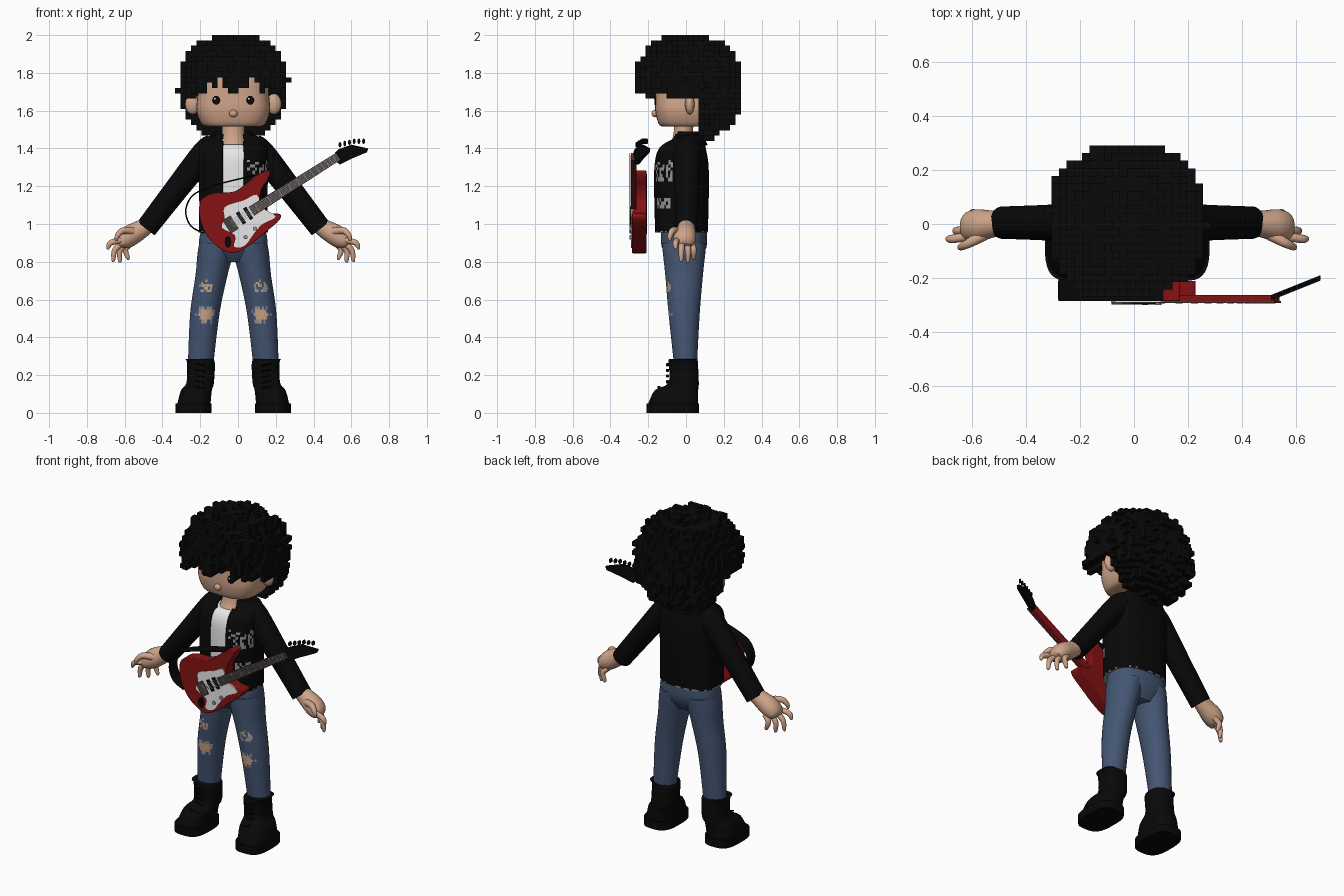
import bpy, bmesh, math, random
from mathutils import Vector

random.seed(4)
if "Cube" in bpy.data.objects:
    bpy.data.objects.remove(bpy.data.objects["Cube"])
C = -0.025  # centre line of the figure


def material(name, r, g, b, rough=0.8):
    m = bpy.data.materials.new(name)
    m.use_nodes = True
    m.diffuse_color = (r, g, b, 1)
    node = m.node_tree.nodes["Principled BSDF"]
    node.inputs["Base Color"].default_value = (r, g, b, 1)
    node.inputs["Roughness"].default_value = rough
    return m


HAIR = material("hair_black", .003, .003, .003)
LEATHER = material("leather_black", .0025, .0025, .0028)
SKIN = material("skin", .62, .37, .25)
DENIM = material("denim_blue", .058, .092, .17)
RED = material("guitar_red", .24, .006, .007)
WHITE = material("white", .8, .8, .8)
METAL = material("silver_grey", .3, .3, .31)
WOOD = material("fretboard_brown", .06, .047, .04)


def spline(pts, k, closed=False):
    """Smooth path through points of any dimension."""
    v = [Vector(p) for p in pts]
    n, out = len(v), []
    at = (lambda i: v[i % n]) if closed else (lambda i: v[max(0, min(n - 1, i))])
    for i in range(n if closed else n - 1):
        a, b, c, d = (at(i + j) for j in (-1, 0, 1, 2))
        for j in range(k):
            t = j / k
            out.append(.5 * (2*b + (c-a)*t + (2*a - 5*b + 4*c - d)*t*t + (3*b - a - 3*c + d)*t**3))
    return out if closed else out + [v[-1]]


def finish(name, bm, mats, smooth=True, solid=0, bevel=0):
    bmesh.ops.recalc_face_normals(bm, faces=bm.faces)
    mesh = bpy.data.meshes.new(name)
    bm.to_mesh(mesh)
    bm.free()
    for m in mats:
        mesh.materials.append(m)
    if smooth:
        mesh.shade_smooth()
        mesh.set_sharp_from_angle(angle=math.radians(40))
    ob = bpy.data.objects.new(name, mesh)
    bpy.context.scene.collection.objects.link(ob)
    if solid:
        mod = ob.modifiers.new("thickness", 'SOLIDIFY')
        mod.thickness, mod.offset = solid, -1
    if bevel:
        mod = ob.modifiers.new("rounding", 'BEVEL')
        mod.width, mod.segments, mod.limit_method = bevel, 2, 'ANGLE'
    return ob


def limb(name, pts, *mats, n=24, p=2, flat=False, steps=4, cut=None, paint=None, solid=0):
    """Tube through (x, y, z, half width, half depth) sections."""
    path = spline(pts, steps)
    bm, rings = bmesh.new(), []
    for i, s in enumerate(path):
        o = Vector(s[:3])
        t = Vector(path[min(i + 1, len(path) - 1)][:3]) - Vector(path[max(i - 1, 0)][:3])
        t = Vector((0, 0, 1)) if flat else t.normalized()
        v = Vector((0, 1, 0))
        v = (v - t * v.dot(t)).normalized()
        u = v.cross(t)
        ring = []
        for j in range(n):
            a = math.tau * (j + .5) / n
            c, d = (math.copysign(abs(f) ** (2 / p), f) for f in (math.cos(a), math.sin(a)))
            ring.append(bm.verts.new(o + u * c * s[3] + v * d * s[4]))
        rings.append(ring)
    for r, q in zip(rings, rings[1:]):
        for j in range(n):
            bm.faces.new((r[j], r[(j + 1) % n], q[(j + 1) % n], q[j]))
    bm.faces.new(rings[0])
    bm.faces.new(rings[-1])
    bmesh.ops.recalc_face_normals(bm, faces=bm.faces)
    if paint:
        for f in bm.faces:
            f.material_index = paint(f.calc_center_median())
    if cut:
        gone = [f for f in bm.faces if cut(f.calc_center_median())]
        bmesh.ops.delete(bm, geom=gone, context='FACES')
    return finish(name, bm, mats, solid=solid)


def plate(name, outline, y0, y1, mat, bevel=0, tilt=0):
    """Outline in x, z extruded in y; tilt leans the outer end back."""
    bm = bmesh.new()
    sides = [[bm.verts.new((x, y + tilt * max(0, x - .5), z)) for x, z in outline] for y in (y0, y1)]
    n = len(outline)
    for s in sides:
        bm.faces.new(s)
    for i in range(n):
        j = (i + 1) % n
        bm.faces.new((sides[0][i], sides[0][j], sides[1][j], sides[1][i]))
    return finish(name, bm, [mat], bevel=bevel)


def disc(x, z, rx, rz, n=12):
    return [(x + rx * math.cos(math.tau * i / n), z + rz * math.sin(math.tau * i / n)) for i in range(n)]


def ball(name, loc, size, mat):
    bm = bmesh.new()
    bmesh.ops.create_uvsphere(bm, u_segments=16, v_segments=10, radius=1)
    bmesh.ops.scale(bm, vec=size, verts=bm.verts)
    bmesh.ops.translate(bm, vec=loc, verts=bm.verts)
    return finish(name, bm, [mat])


# Head, neck and face
limb("head", [(C, 0, 1.515, .14, .12), (C, 0, 1.53, .17, .145), (C, 0, 1.6, .195, .163), (C, 0, 1.68, .19, .163),
              (C, 0, 1.8, .18, .155), (C, 0, 1.9, .1, .1)], SKIN, n=40, p=3, flat=True)
limb("neck", [(C, -.02, 1.4, .08, .08), (C, -.015, 1.46, .062, .055), (C, -.01, 1.55, .06, .05)], SKIN, flat=True)
ball("nose", (C, -.165, 1.585), (.022, .017, .02), SKIN)

# Hair: a curly mass of small blocks, cut away around the face
CELL = .028
fringe = [random.uniform(1.69, 1.74) for _ in range(40)]


def hair_cell(i, j, k):
    dx, y, z = (i + .5) * CELL, (j + .5) * CELL + .01, 2 - (k + .5) * CELL
    noise = random.uniform(.93, 1.04)
    r = (abs(dx) / .285) ** 2.4 + (abs(y - .01) / .282) ** 2.4 + (abs(z - 1.72) / .28) ** 2.4
    low = fringe[i + 20]
    if abs(dx + .06) < .016 or abs(dx - .09) < .016:
        low = 1.78
    elif abs(dx) > .2:
        low -= .03
    return r < noise ** 2.4 and (y > .055 or z > low)


hair = {(i, j, k) for i in range(-12, 12) for j in range(-12, 12) for k in range(21) if hair_cell(i, j, k)}
bm = bmesh.new()
for cell in hair:
    for axis in range(3):
        for side in (0, 1):
            near = list(cell)
            near[axis] += 2 * side - 1
            if tuple(near) in hair:
                continue
            quad = []
            for a, b in ((0, 0), (1, 0), (1, 1), (0, 1)):
                q = list(cell)
                q[axis] += side
                q[(axis + 1) % 3] += a
                q[(axis + 2) % 3] += b
                quad.append(bm.verts.new((C + q[0] * CELL, q[1] * CELL + .01, 2 - q[2] * CELL)))
            bm.faces.new(quad)
bmesh.ops.remove_doubles(bm, verts=bm.verts, dist=.001)
finish("hair", bm, [HAIR], smooth=False)

# Shirt and open jacket with a speckled chest print and hem studs
limb("shirt", [(C, -.025, .97, .16, .125), (C, -.025, 1.3, .165, .125), (C, -.02, 1.39, .15, .11),
               (C, -.01, 1.42, .11, .09)], WHITE, n=32, p=2.6, flat=True)


def jacket_paint(c):
    dx = c.x - C
    print_area = c.y < -.07 and dx > .08 and (1.22 < c.z < 1.34 or 1.09 < c.z < 1.14)
    return int(random.random() < (.35 if print_area else .3 if c.z < .967 else 0))


limb("jacket", [(C, -.025, .955, .183, .14), (C, -.025, 1.1, .18, .145), (C, -.025, 1.3, .185, .145),
                (C, -.02, 1.4, .183, .125), (C, .01, 1.45, .16, .085), (C, .02, 1.475, .1, .065)],
     LEATHER, METAL, n=72, p=2.6, flat=True, steps=10, solid=.012, paint=jacket_paint,
     cut=lambda c: abs(c.x - C) < .06 and c.y < -.03 or c.z > 1.473)
limb("collar", [(C, 0, 1.42, .14, .115), (C, .01, 1.46, .115, .085), (C, .015, 1.49, .1, .075)], LEATHER,
     n=40, flat=True, solid=.012, cut=lambda c: abs(c.x - C) < .062 and c.y < .05 or c.z > 1.489)

# Pelvis
limb("hips", [(C, -.01, .99, .165, .12), (C, -.01, .88, .18, .12), (C, -.005, .8, .09, .075)], DENIM,
     p=2.4, flat=True)


def leg_paint(c):
    """0 denim, 1 bare skin, 2 frayed threads."""
    dx = abs(c.x - C) - .148
    if c.y > -.03:
        return 0
    knee = (dx / .042) ** 2 + ((c.z - .518) / .04) ** 2
    thigh = (dx / .036) ** 2 + ((c.z - .668) / .034) ** 2
    if knee < .75:
        return 1
    if knee < 1.5 or thigh < 1:
        return random.choice((0, 1, 2) if thigh < 1 else (0, 2))
    return 0


# Everything that comes in pairs
for s, side in ((1, "left_"), (-1, "right_")):
    def pair(name, pts, *mats, **kw):
        limb(side + name, [(C + s * q[0], *q[1:]) for q in pts], *mats, **kw)

    ball(side + "ear", (C + s * .215, .02, 1.635), (.04, .025, .055), SKIN)
    x = C + s * .09
    plate(side + "eye", disc(x, 1.655, .022, .024), -.167, -.158, HAIR)
    plate(side + "eye_glint", disc(x - .007, 1.663, .005, .005, 8), -.169, -.166, WHITE)
    pair("leg", [(.085, -.01, .9, .095, .118), (.095, -.01, .84, .095, .112), (.115, -.01, .73, .085, .1),
                 (.15, -.01, .53, .078, .083), (.172, -.003, .27, .068, .062)],
         DENIM, SKIN, METAL, n=48, flat=True, steps=14, paint=leg_paint)
    pair("boot", [(.19, -.015, .285, .07, .074), (.172, -.015, .27, .074, .078), (.175, -.012, .16, .073, .08),
                  (.195, -.05, .12, .082, .115), (.208, -.068, .05, .088, .132)], LEATHER, n=32, p=2.6, flat=True)
    pair("boot_sole", [(.21, -.07, .05, .095, .14), (.21, -.07, .0, .095, .14)], LEATHER,
         n=32, p=3, flat=True, steps=1)
    for i in range(5):
        z = .13 + i * .03
        pair(f"boot_lace_{i}", [(.15, -.098 - max(0, .16 - z) * 1.5, z, .004, .008),
                                (.2, -.098 - max(0, .16 - z) * 1.5, z + .01, .004, .008)], LEATHER, n=6)
    pair("sleeve", [(.1, .005, 1.43, .055, .07), (.15, .005, 1.375, .07, .075), (.3, .005, 1.185, .064, .066),
                    (.462, .005, .975, .058, .06)], LEATHER)
    pair("hand", [(.44, .005, 1.0, .04, .042), (.5, 0, .965, .052, .05), (.55, -.005, .935, .056, .06),
                  (.585, -.01, .905, .045, .055), (.6, -.01, .888, .02, .04)], SKIN)
    pair("thumb", [(.53, -.04, .96, .022, .022), (.585, -.07, .965, .018, .018), (.615, -.085, .935, .013, .013),
                   (.618, -.085, .91, .006, .006)], SKIN, n=10)
    tips = ((.662, -.055, .865), (.635, -.025, .8), (.6, .01, .795), (.558, .04, .81))
    for i, (dx, y, z) in enumerate(tips):
        bx, by, bz = .605 - i * .015, -.045 + i * .025, .915 - i * .006
        pair(f"finger_{i}", [(bx - .02, by, bz, .016, .016), ((bx + dx) / 2 + .012, y, (bz + z) / 2 + .012, .016, .016),
                             (dx, y, z + .012, .011, .011), (dx, y, z, .005, .005)], SKIN, n=10)

# Guitar body and its face plate
body = [(-.206, 1.066), (-.19, 1.135), (-.12, 1.165), (-.02, 1.172), (.053, 1.222), (.11, 1.265), (.168, 1.284),
        (.16, 1.24), (.125, 1.183), (.118, 1.112), (.16, 1.062), (.222, 1.052), (.218, 1.02), (.15, .96),
        (.05, .88), (-.035, .845), (-.127, .895), (-.185, .975)]
plate("guitar_body", spline(body, 4, True), -.285, -.21, RED, bevel=.012)
guard = [(-.07, 1.09), (.03, 1.125), (.1, 1.155), (.125, 1.09), (.2, 1.04), (.13, 1.0), (.085, .95),
         (.035, .885), (-.02, .88), (-.015, .94), (-.085, .98), (-.07, 1.03)]
plate("guitar_face_plate", spline(guard, 3, True), -.291, -.283, WHITE)
plate("guitar_socket", disc(-.053, .905, .018, .032), -.292, -.283, LEATHER)

# Parts laid along the slanted neck line
axis = Vector((.403, .255)).normalized()
across = Vector((-axis.y, axis.x))
start = Vector((-.035, 1.0))


def bar(name, t0, t1, w0, w1, y0, y1, mat, off=0):
    a, b = start + axis * t0 + across * off, start + axis * t1 + across * off
    plate(name, [a - across * w0, b - across * w1, b + across * w1, a + across * w0], y0, y1, mat)


bar("guitar_neck", .15, .665, .026, .021, -.284, -.262, RED)
bar("fretboard", .125, .67, .028, .022, -.292, -.284, WOOD)
bar("bridge", -.03, .02, .042, .042, -.298, -.289, WOOD)
for i in range(2):
    bar(f"pickup_{i}", .05 + i * .045, .07 + i * .045, .036, .036, -.298, -.289, LEATHER)
for i in range(12):
    t = .16 + .5 * (1 - .88 ** i) / .78
    bar(f"fret_{i}", t, t + .003, .022, .022, -.2935, -.291, METAL)
for i in range(6):
    bar(f"string_{i}", 0, .67, .0009, .0009, -.2985, -.297, METAL, off=(i - 2.5) * .0075)
for i in range(2):
    plate(f"knob_{i}", disc(.04 + i * .05, .93 + i * .045, .011, .011), -.299, -.29, METAL)

# Headstock leaning back, with tuning pegs
head = [(.5, 1.36), (.53, 1.395), (.6, 1.42), (.69, 1.4), (.683, 1.38), (.6, 1.345), (.54, 1.315), (.51, 1.335)]
plate("headstock", head, -.285, -.265, LEATHER, tilt=.4)
for i in range(6):
    x, z = .54 + i * .025, 1.41 + .006 * min(i, 3)
    plate(f"tuning_peg_{i}", disc(x, z + .01, .008, .015, 8), -.28, -.27, LEATHER, tilt=.4)

# Strap: a ribbon looping behind the guitar
limb("guitar_strap", [(x, -.245, z, .004, .04) for x, z in (
    (-.18, .95), (-.25, .99), (-.277, 1.066), (-.25, 1.14), (-.19, 1.18), (-.07, 1.22), (.11, 1.262))],
     LEATHER, n=12, p=4)
